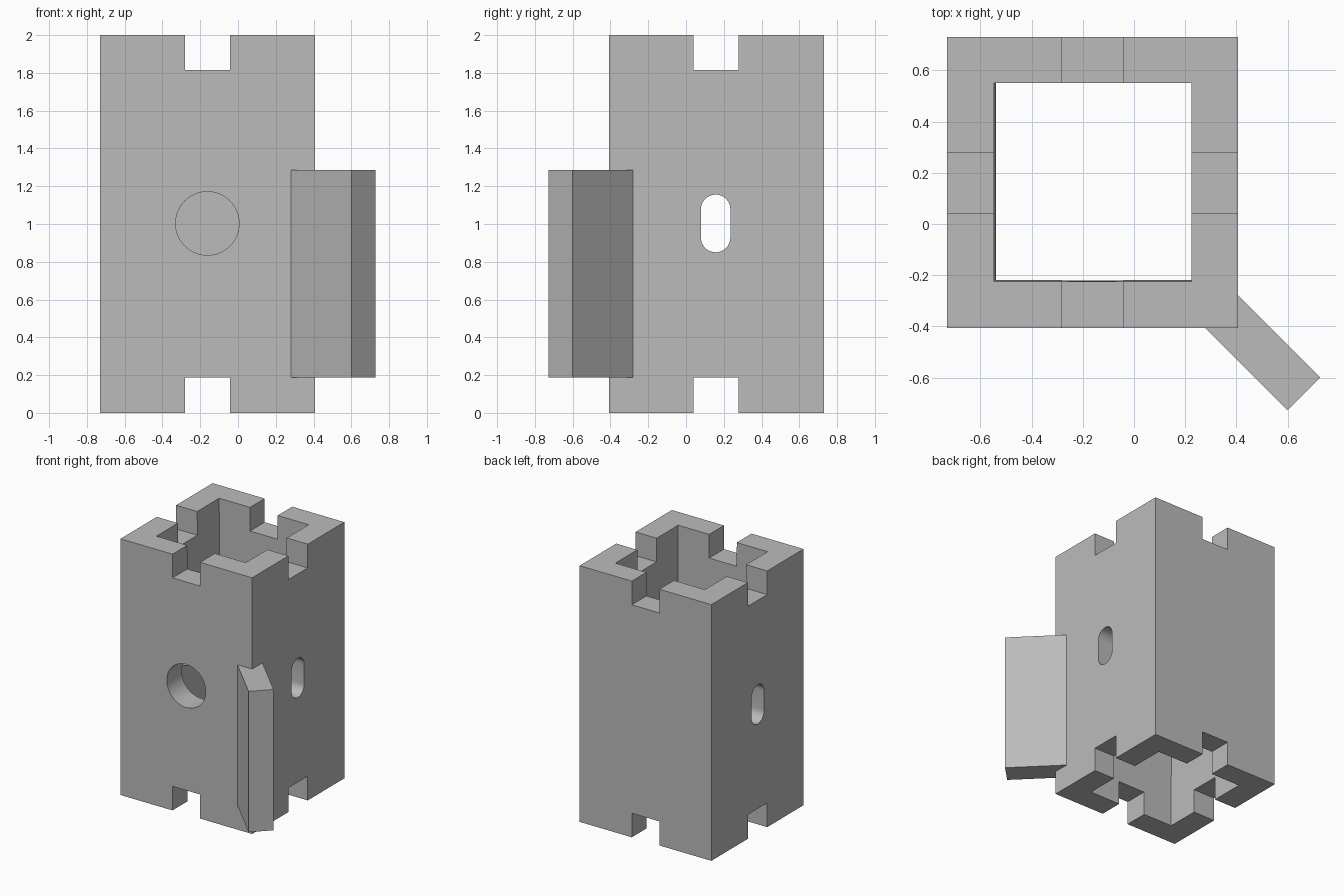
import bpy, bmesh, math
from mathutils import Vector

if "Cube" in bpy.data.objects:
    bpy.data.objects.remove(bpy.data.objects["Cube"])

stone = bpy.data.materials.new("stone grey")
stone.diffuse_color = (0.5, 0.5, 0.5, 1)
stone.use_nodes = True
stone.node_tree.nodes["Principled BSDF"].inputs["Base Color"].default_value = stone.diffuse_color

LO, HI = -0.73, 0.407          # outer walls along x; y is the mirror of this
CX, CY = -0.162, 0.16          # tower axis


def prism(name, ring, start, offset):
    """Closed prism: a ring of points at start, extruded by offset."""
    bm = bmesh.new()
    off = Vector(offset)
    a = [bm.verts.new(Vector(p) + Vector(start)) for p in ring]
    b = [bm.verts.new(v.co + off) for v in a]
    bm.faces.new(a)
    bm.faces.new(b)
    n = len(a)
    for i in range(n):
        bm.faces.new((a[i], a[(i + 1) % n], b[(i + 1) % n], b[i]))
    bmesh.ops.recalc_face_normals(bm, faces=bm.faces)
    me = bpy.data.meshes.new(name)
    bm.to_mesh(me)
    bm.free()
    me.materials.append(stone)
    ob = bpy.data.objects.new(name, me)
    bpy.context.collection.objects.link(ob)
    return ob


def box(name, x0, x1, y0, y1, z0, z1):
    ring = [(x0, y0, 0), (x1, y0, 0), (x1, y1, 0), (x0, y1, 0)]
    return prism(name, ring, (0, 0, z0), (0, 0, z1 - z0))


def cut(target, cutter):
    cutter.hide_render = True
    bpy.context.view_layer.objects.active = target
    mod = target.modifiers.new("cut", "BOOLEAN")
    mod.operation, mod.solver, mod.object = "DIFFERENCE", "EXACT", cutter
    bpy.ops.object.modifier_apply(modifier=mod.name)
    bpy.data.objects.remove(cutter)


# hollow square tower
tower = box("tower", LO, HI, -HI, -LO, 0, 2)
shaft = box("shaft_cutter", -0.548, 0.225, -0.225, 0.55, -0.1, 2.1)
for v in shaft.data.vertices:   # slight draft on the left and front inner walls
    if v.co.z < 0:
        if v.co.x < 0:
            v.co.x += 0.01
        if v.co.y < 0:
            v.co.y += 0.006
cut(tower, shaft)

# notches in the middle of every wall, top and bottom
for z0, z1 in ((-0.1, 0.188), (1.815, 2.1)):
    cut(tower, box("notch_cutter", CX - 0.119, CX + 0.119, -1, 1, z0, z1))
    cut(tower, box("notch_cutter", -1, 1, CY - 0.119, CY + 0.119, z0, z1))

# round window through the front wall only
circle = [(0.168 * math.cos(t), 0, 0.168 * math.sin(t))
          for t in (math.tau * i / 64 for i in range(64))]
cut(tower, prism("window_cutter", circle, (CX, -0.6, 1.003), (0, 0.6, 0)))

# rounded slots through both side walls
R, H = 0.078, 0.075
slot = []
for k, dz in ((0, H), (1, -H)):
    for i in range(17):
        t = math.pi * (k + i / 16)
        slot.append((0, R * math.cos(t), R * math.sin(t) + dz))
cut(tower, prism("slot_cutter", slot, (-1, 0.157, 1.003), (2, 0, 0)))

# diagonal fin standing out from the front right corner
fin_plan = [(HI, -HI, 0), (HI, -0.28, 0), (0.727, -0.6, 0),
            (0.6, -0.727, 0), (0.28, -HI, 0)]
prism("corner_fin", fin_plan, (0, 0, 0.188), (0, 0, 1.099))

# smooth curved window walls, keep edges sharp
bpy.ops.object.select_all(action="DESELECT")
tower.select_set(True)
bpy.context.view_layer.objects.active = tower
bpy.ops.object.shade_smooth_by_angle(angle=math.radians(30))
